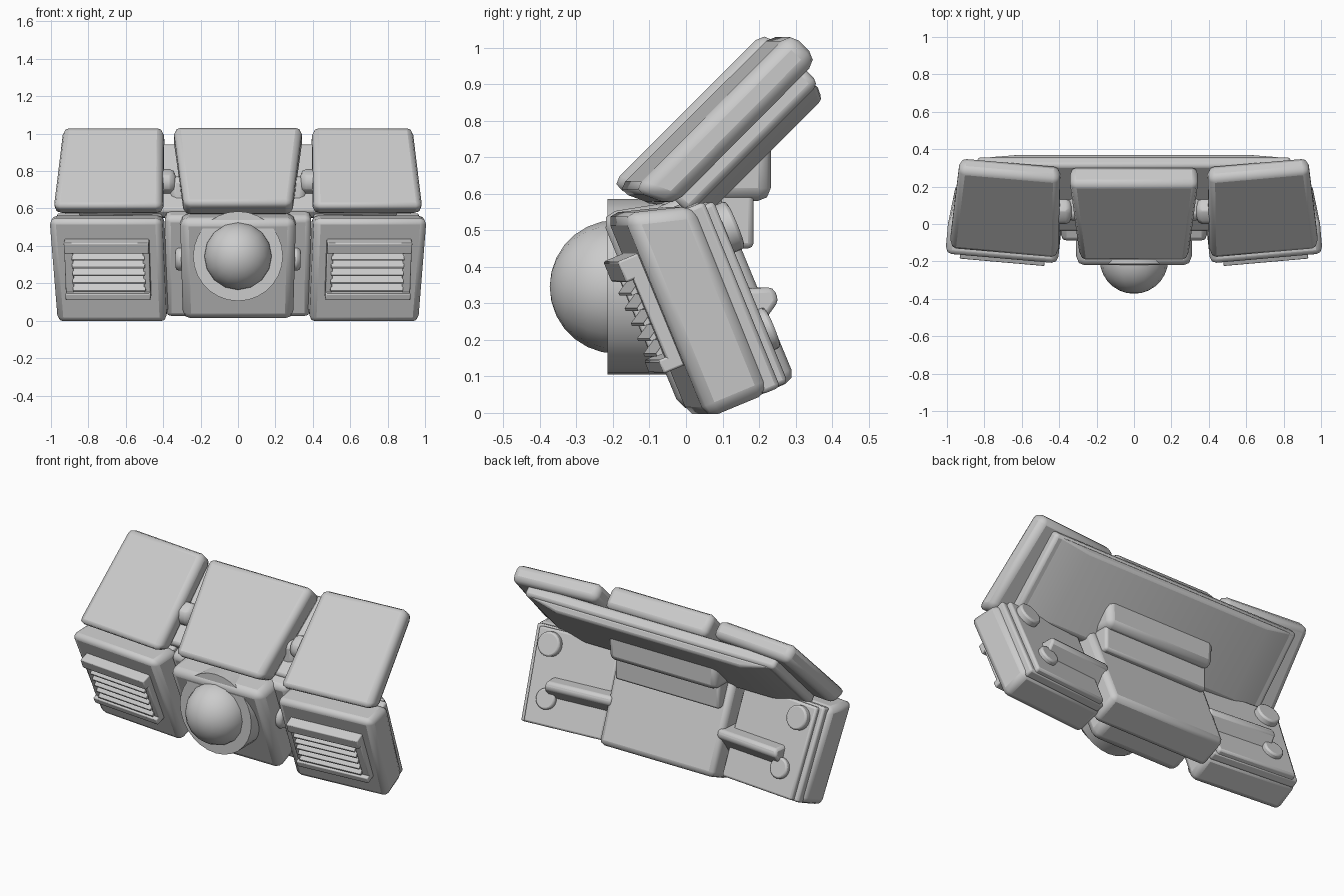
import bpy, bmesh, math
from mathutils import Matrix, Vector

cube = bpy.data.objects.get("Cube")
if cube:
    bpy.data.objects.remove(cube)

grey = bpy.data.materials.new("light_grey")
grey.use_nodes = True
colour = (0.6, 0.6, 0.6, 1)
grey.diffuse_color = colour
grey.node_tree.nodes["Principled BSDF"].inputs["Base Color"].default_value = colour

LOWER = Matrix.Rotation(math.radians(22.5), 4, "X")
UPPER = Matrix.Rotation(math.radians(-45), 4, "X")
FLAT = Matrix.Identity(4)
PIVOT = Matrix.Translation((0.68, 0.06, 0))
YAW = PIVOT @ Matrix.Rotation(math.radians(5), 4, "Z") @ PIVOT.inverted()
FLIP = Matrix.Scale(-1, 4, (1, 0, 0))


def finish(name, bm, matrix, bevel=0, segments=2):
    bm.transform(matrix)
    bmesh.ops.recalc_face_normals(bm, faces=bm.faces)
    mesh = bpy.data.meshes.new(name)
    bm.to_mesh(mesh)
    bm.free()
    mesh.materials.append(grey)
    obj = bpy.data.objects.new(name, mesh)
    bpy.context.collection.objects.link(obj)
    if bevel:
        mod = obj.modifiers.new("edge", "BEVEL")
        mod.width = bevel
        mod.segments = segments
    bpy.ops.object.select_all(action="DESELECT")
    obj.select_set(True)
    bpy.context.view_layer.objects.active = obj
    bpy.ops.object.shade_smooth_by_angle(angle=math.radians(32))
    return obj


def block(name, matrix, low, high, depth, height, bevel=0.03,
          top_drop=0, base_rise=0, back_inset=0):
    """Tapered slab: x ranges at base and top, depth range, height range."""
    bm = bmesh.new()
    bmesh.ops.create_cube(bm, size=2)
    for v in bm.verts:
        right, back, top = v.co.x > 0, v.co.y > 0, v.co.z > 0
        x = (high if top else low)[right]
        z = height[top]
        if back:
            x += -back_inset if right else back_inset
            z += -top_drop if top else base_rise
        v.co = Vector((x, depth[back], z))
    return finish(name, bm, matrix, bevel)


def rod(name, matrix, centre, radius, length, axis, sides=20, bevel=0.01):
    bm = bmesh.new()
    bmesh.ops.create_cone(bm, cap_ends=True, segments=sides, radius1=radius,
                          radius2=radius, depth=length)
    turn = Matrix.Rotation(math.pi / 2, 4, "Y" if axis == "x" else "X")
    obj = finish(name, bm, matrix @ Matrix.Translation(centre) @ turn, bevel)
    if bevel:
        obj.modifiers["edge"].limit_method = "ANGLE"
    return obj


# Centre body with the wider slab behind it
block("centre_body", LOWER, (-0.295, 0.295), (-0.31, 0.31), (-0.01, 0.2), (0.0, 0.595),
      0.045, top_drop=0.05)
block("centre_back_slab", LOWER, (-0.385, 0.385), (-0.39, 0.39), (0.12, 0.312),
      (-0.035, 0.55), 0.03, base_rise=0.005)

# Ball in its round cup
rod("ball_cup", FLAT, (0, -0.07, 0.345), 0.24, 0.29, "y", 28, 0)
bm = bmesh.new()
bmesh.ops.create_uvsphere(bm, u_segments=16, v_segments=14, radius=0.183)
finish("ball", bm, Matrix.Translation((0, -0.19, 0.345)) @ Matrix.Rotation(math.pi / 2, 4, "X"))

# Upper centre panel, wide back plate and rear hinge
block("upper_centre_panel", UPPER, (-0.29, 0.29), (-0.345, 0.345), (-0.587, -0.445),
      (0.295, 0.89), 0.035, base_rise=0.05)
block("upper_back_plate", UPPER, (-0.85, 0.85), (-0.84, 0.84), (-0.45, -0.38),
      (0.39, 0.895), 0.02)
block("upper_back_crown", UPPER, (-0.83, 0.83), (-0.82, 0.82), (-0.385, -0.343),
      (0.4, 0.89), 0.012, top_drop=0.02, base_rise=0.03, back_inset=0.2)
block("rear_hinge", FLAT, (-0.36, 0.36), (-0.37, 0.37), (0.02, 0.232), (0.58, 0.77), 0.035)
block("hinge_neck", FLAT, (-0.35, 0.35), (-0.35, 0.35), (0.0, 0.185), (0.45, 0.62), 0.015)

# Lower shaft seen beside the centre body
rod("lower_shaft", FLAT, (0, -0.01, 0.33), 0.065, 0.67, "x", 12, 0.02)

for side, mirror in (("left", FLAT), ("right", FLIP)):
    low = mirror @ YAW @ LOWER
    up = mirror @ YAW @ UPPER

    # Lower side box with stepped back
    block(side + "_side_box", low, (0.38, 0.965), (0.385, 0.99), (0.025, 0.215),
          (-0.028, 0.58), 0.035, top_drop=0.055)
    block(side + "_side_step", low, (0.4, 0.95), (0.4, 0.965), (0.19, 0.245),
          (-0.025, 0.525), 0.012)
    block(side + "_side_back", low, (0.42, 0.92), (0.42, 0.935), (0.22, 0.272),
          (-0.022, 0.515), 0.012)

    # Vent: recessed plate, raised frame and sloping slats
    block(side + "_vent_plate", low, (0.46, 0.9), (0.46, 0.9), (0.01, 0.05), (0.14, 0.45), 0)
    for part, span in (("top", (0.4, 0.462)), ("base", (0.13, 0.17))):
        block(side + "_vent_" + part, low, (0.455, 0.91), (0.455, 0.91), (-0.034, 0.04),
              span, 0.006)
    for part, span in (("inner", (0.455, 0.49)), ("outer", (0.865, 0.91))):
        block(side + "_vent_" + part, low, span, span, (-0.012, 0.04), (0.14, 0.45), 0.006)
    for i in range(5):
        z = 0.18 + i * 0.045
        block(f"{side}_vent_slat_{i + 1}", low, (0.48, 0.87), (0.48, 0.87), (-0.03, 0.015),
              (z, z + 0.008), 0, top_drop=-0.028)

    # Upper side panel and the knob on its inner edge
    block(side + "_upper_panel", up, (0.385, 0.97), (0.415, 0.955), (-0.55, -0.442),
          (0.31, 0.925), 0.035, base_rise=0.05)
    rod(side + "_upper_knob", mirror, (0.4, 0.07, 0.74), 0.07, 0.13, "x", 12, 0.03)

    # Rear arm and pegs
    block(side + "_rear_arm", low, (0.37, 0.8), (0.37, 0.79), (0.2, 0.345), (0.1, 0.28),
          0.015, top_drop=0.05, base_rise=0.09)
    rod(side + "_upper_peg", low, (0.84, 0.25, 0.43), 0.07, 0.12, "y")
    rod(side + "_lower_peg", low, (0.8, 0.25, 0.13), 0.06, 0.1, "y")
